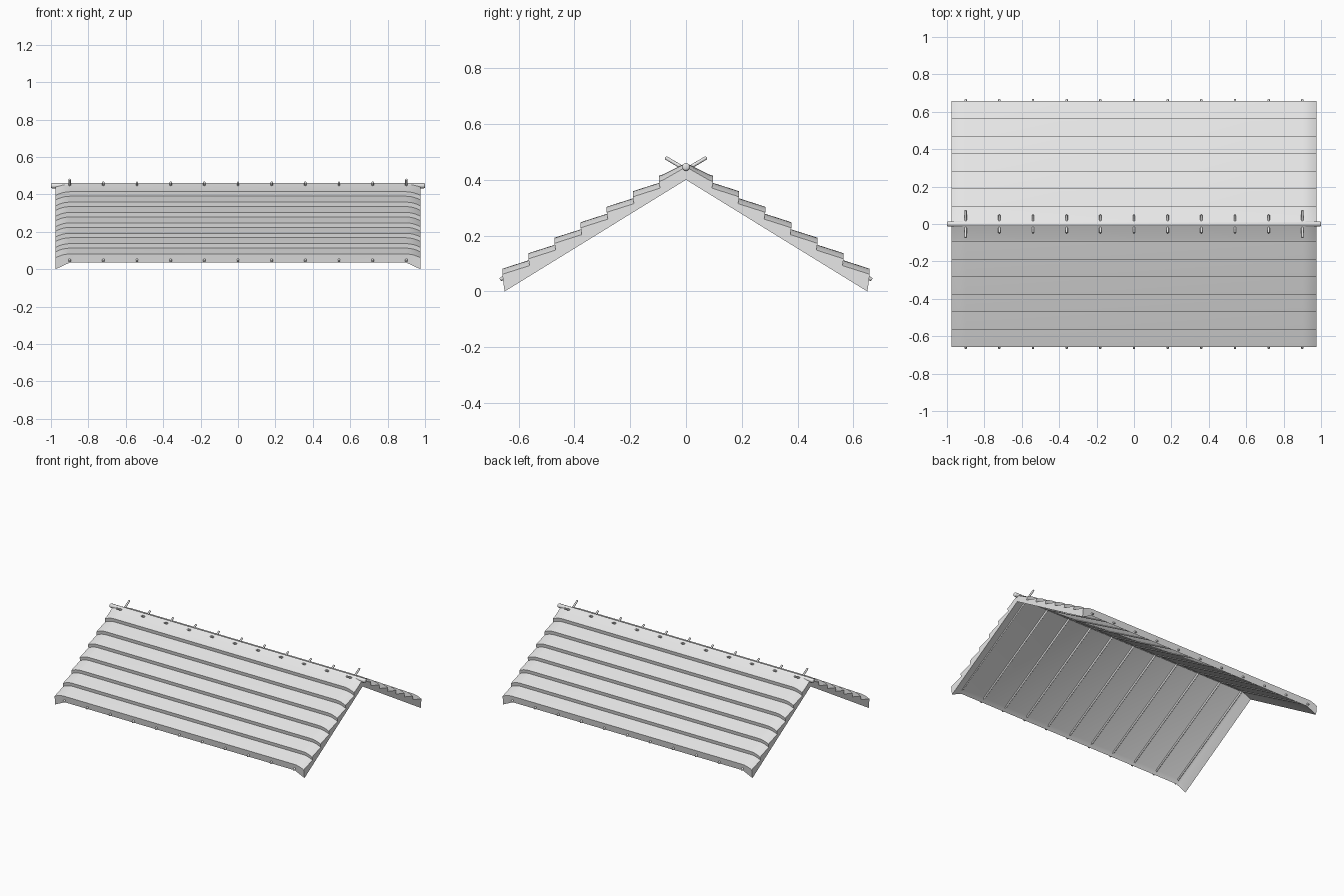
import bpy
import bmesh
import math
from mathutils import Vector

cube = bpy.data.objects.get("Cube")
if cube:
    bpy.data.objects.remove(cube, do_unlink=True)

grey = bpy.data.materials.new("light grey")
grey.use_nodes = True
grey.diffuse_color = (0.8, 0.8, 0.8, 1)
grey.node_tree.nodes["Principled BSDF"].inputs["Base Color"].default_value = (0.8, 0.8, 0.8, 1)


def finish(name, bm, angle):
    bmesh.ops.recalc_face_normals(bm, faces=bm.faces[:])
    mesh = bpy.data.meshes.new(name)
    bm.to_mesh(mesh)
    bm.free()
    mesh.materials.append(grey)
    obj = bpy.data.objects.new(name, mesh)
    bpy.context.collection.objects.link(obj)
    bpy.ops.object.select_all(action="DESELECT")
    obj.select_set(True)
    bpy.context.view_layer.objects.active = obj
    bpy.ops.object.shade_smooth_by_angle(angle=math.radians(angle))
    return obj


def pole(name, a, b, radius, sides=8):
    """Round pole from a to b with slightly rounded ends."""
    a, b = Vector(a), Vector(b)
    axis = b - a
    bm = bmesh.new()
    bmesh.ops.create_cone(bm, cap_ends=True, segments=sides, radius1=radius,
                          radius2=radius, depth=axis.length)
    rims = [e for e in bm.edges if abs(e.verts[0].co.z - e.verts[1].co.z) < 0.001]
    bmesh.ops.bevel(bm, geom=rims, offset=radius * 0.45, segments=2,
                    affect="EDGES", profile=0.5)
    turn = axis.to_track_quat("Z", "Y").to_matrix().to_4x4()
    bmesh.ops.transform(bm, matrix=turn, verts=bm.verts[:])
    bmesh.ops.translate(bm, vec=(a + b) / 2, verts=bm.verts[:])
    return finish(name, bm, 50)


# Stepped roof section, from eave to ridge: (distance from ridge, height)
LAYERS = 7
EAVE, STEP, RISE, NOSE = 0.654, 0.0935, 0.0555, 0.024
SAG = 0.02
top = []
for i in range(LAYERS):
    y, z = EAVE - i * STEP, 0.081 + i * RISE
    if i:
        top.append((y, z - NOSE, z - NOSE - SAG))
    top.append((y + 0.004, z, z - SAG))
    top.append((y - 0.012, z + 0.0055, z + 0.0055 - SAG))
ridge_top = (0, 0.46, 0.446)
# Underside with a small lip along the eave
under = [(0.63, 0.062, 0.012), (0.65, 0.035, 0)]


def mirror(points):
    return [(-y, m, e) for y, m, e in points]


section = (mirror(top) + [ridge_top] + top[::-1] + under[::-1]
           + [(0, 0.436, 0.4)] + mirror(under))
upper = len(top) * 2 + 1

# Sweep the section along x, drooping at both gable ends
half = [0.9, 0.92, 0.94, 0.96, 0.975]
bm = bmesh.new()
rings = []
for x in [-v for v in reversed(half)] + half:
    t = (abs(x) - half[0]) / (half[-1] - half[0])
    ring = []
    for i, (y, mid, end) in enumerate(section):
        blend = t * t if i < upper else t
        ring.append(bm.verts.new((x, y, mid + (end - mid) * blend)))
    rings.append(ring)
n = len(section)
for r0, r1 in zip(rings, rings[1:]):
    for i in range(n):
        j = (i + 1) % n
        bm.faces.new((r0[i], r0[j], r1[j], r1[i]))
bm.faces.new(rings[0])
bm.faces.new(rings[-1])
finish("layered_roof", bm, 32)

# Ridge pole
pole("ridge_pole", (-1, 0, 0.446), (1, 0, 0.446), 0.014, 12)

# Crossed rafters, the outer pairs longer at the crest
SLOPE = 0.592
for i in range(11):
    x = (i - 5) * 0.18
    tip = 0.074 if i in (0, 10) else 0.048
    for side, label in ((1, "back"), (-1, "front")):
        pole(f"rafter_{label}_{i + 1}",
             (x, side * 0.666, 0.436 - SLOPE * 0.666),
             (x, -side * tip, 0.436 + SLOPE * tip), 0.0065)
